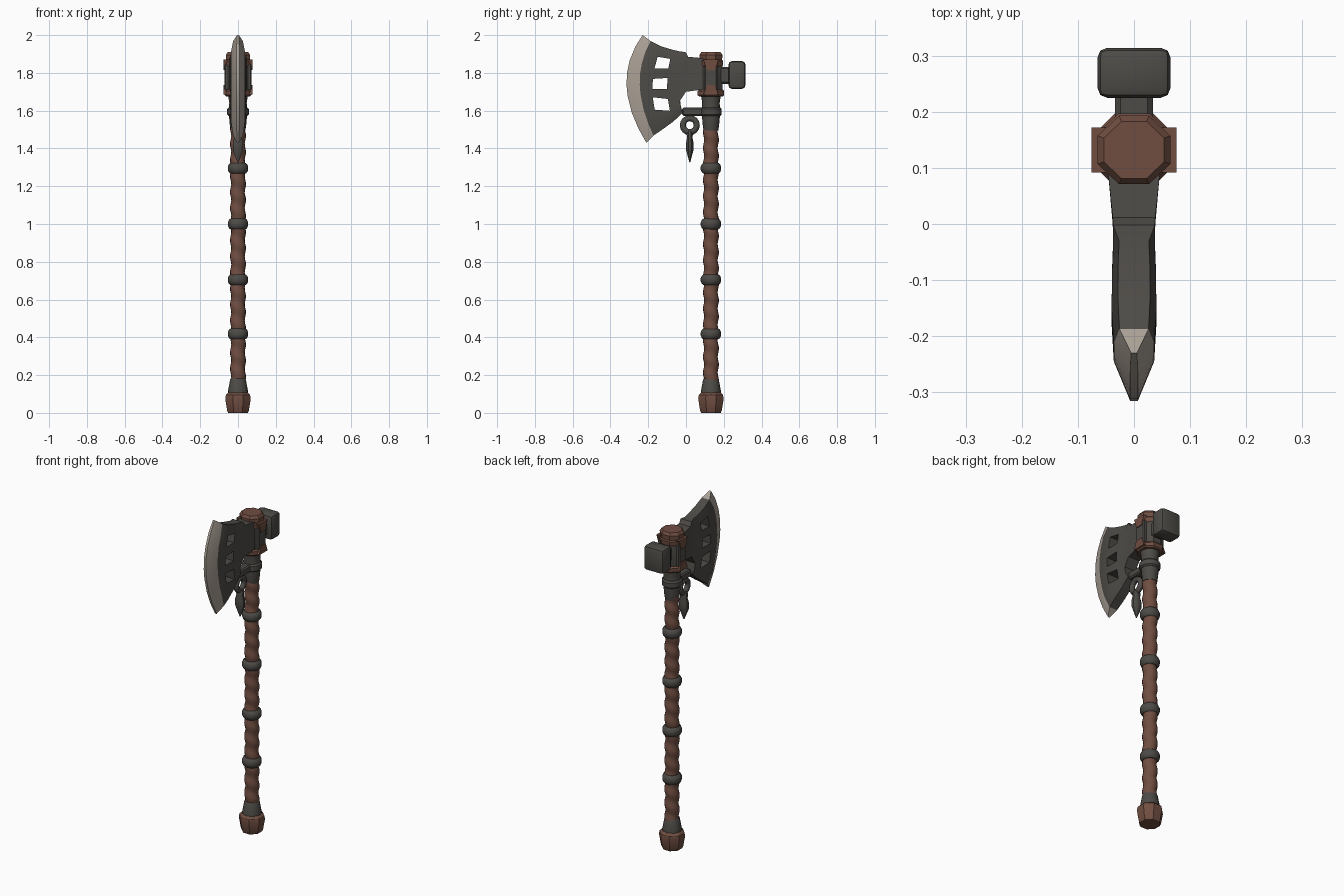
import bpy, bmesh, math
from mathutils import Vector

if "Cube" in bpy.data.objects:
    bpy.data.objects.remove(bpy.data.objects["Cube"])

HY = 0.132  # handle axis position in y


def mat(name, c):
    m = bpy.data.materials.new(name)
    m.diffuse_color = (*c, 1)
    m.use_nodes = True
    m.node_tree.nodes["Principled BSDF"].inputs["Base Color"].default_value = m.diffuse_color
    return m


IRON = mat("dark_iron", (0.075, 0.070, 0.062))
LEATHER = mat("brown_leather", (0.16, 0.075, 0.053))
STEEL = mat("bright_steel", (0.40, 0.35, 0.30))


def finish(name, bm, mats, angle=35):
    bmesh.ops.recalc_face_normals(bm, faces=bm.faces)
    me = bpy.data.meshes.new(name)
    bm.to_mesh(me)
    bm.free()
    ob = bpy.data.objects.new(name, me)
    bpy.context.collection.objects.link(ob)
    for m in mats:
        me.materials.append(m)
    bpy.ops.object.select_all(action='DESELECT')
    ob.select_set(True)
    bpy.context.view_layer.objects.active = ob
    bpy.ops.object.shade_smooth_by_angle(angle=math.radians(angle))
    return ob


def lathe(name, prof, m, n=16, y=HY, sx=1.0, turn=0.0, angle=35, wobble=None):
    """Stack of rings (radius, z), capped at both ends."""
    bm = bmesh.new()
    rings = []
    for r, z in prof:
        ring = []
        for i in range(n):
            a = 2 * math.pi * i / n + turn
            q = r + (wobble(a, z) if wobble else 0)
            ring.append(bm.verts.new((q * sx * math.cos(a), y + q * math.sin(a), z)))
        rings.append(ring)
    for a, b in zip(rings, rings[1:]):
        for i in range(n):
            j = (i + 1) % n
            bm.faces.new((a[i], a[j], b[j], b[i]))
    bm.faces.new(rings[0])
    bm.faces.new(rings[-1])
    return finish(name, bm, [m], angle)


def box(name, lo, hi, m, bev=0.01, seg=1):
    bm = bmesh.new()
    bmesh.ops.create_cube(bm, size=1)
    lo, hi = Vector(lo), Vector(hi)
    for v in bm.verts:
        v.co = Vector([(lo[k] + hi[k]) / 2 + v.co[k] * (hi[k] - lo[k]) for k in range(3)])
    if bev:
        bmesh.ops.bevel(bm, geom=bm.edges[:], offset=bev, segments=seg, affect='EDGES', profile=0.5)
    return finish(name, bm, [m], 30)


# Leather-wrapped handle with spiral ridges
steps = 100
wrap = [(0.039, 0.16 + 1.36 * i / steps) for i in range(steps + 1)]
lathe("handle_wrap", wrap, LEATHER, 16, angle=60,
      wobble=lambda a, z: 0.0035 * math.sin(2 * math.pi * z / 0.085 + a))

# Pommel and its collar
T8 = math.pi / 8
lathe("pommel", [(0.056, 0), (0.062, 0.012), (0.073, 0.075), (0.069, 0.095), (0.055, 0.108)],
      LEATHER, 8, turn=T8, angle=30)
lathe("pommel_collar", [(0.054, 0.095), (0.053, 0.115), (0.042, 0.175), (0.038, 0.182)], IRON, 16)

# Handle rings
for k, z in enumerate((0.418, 0.705, 1.0, 1.295)):
    lathe(f"handle_ring_{k + 1}",
          [(0.040, z - 0.028), (0.048, z - 0.022), (0.054, z - 0.008), (0.054, z + 0.008),
           (0.048, z + 0.022), (0.040, z + 0.028)], IRON, 16)

# Neck collar below the head
lathe("neck_collar", [(0.039, 1.495), (0.043, 1.52), (0.048, 1.575), (0.048, 1.62),
                      (0.046, 1.64), (0.054, 1.69)], IRON, 16)

# Clamp with arm, hanging ring and spike
lathe("clamp_band", [(0.049, 1.572), (0.057, 1.58), (0.057, 1.608), (0.049, 1.617)], IRON, 16)
box("clamp_arm", (-0.024, -0.02, 1.573), (0.024, 0.13, 1.616), IRON, 0.007)
bpy.ops.mesh.primitive_torus_add(major_radius=0.037, minor_radius=0.016, major_segments=16,
                                 minor_segments=8, location=(0, 0.02, 1.523),
                                 rotation=(0, math.pi / 2, 0))
ring = bpy.context.object
ring.name = "hanging_ring"
ring.data.materials.append(IRON)
bpy.ops.object.shade_smooth_by_angle(angle=math.radians(60))
lathe("hanging_spike", [(0.012, 1.495), (0.018, 1.48), (0.016, 1.455), (0.021, 1.43),
                        (0.021, 1.39), (0.002, 1.325)], IRON, 8, y=0.02, sx=1.4, turn=T8)

# Head socket, brown cap and lower band
lathe("head_socket", [(0.058, 1.675), (0.066, 1.70), (0.066, 1.85), (0.058, 1.875)],
      IRON, 8, turn=T8, angle=25)
lathe("head_cap", [(0.056, 1.825), (0.068, 1.84), (0.070, 1.862), (0.064, 1.868),
                   (0.066, 1.895), (0.055, 1.91)], LEATHER, 8, sx=1.06, turn=T8, angle=25)
lathe("lower_band", [(0.068, 1.675), (0.076, 1.682), (0.076, 1.703), (0.068, 1.712)],
      LEATHER, 8, turn=T8, angle=25)

# Cheek plates on both sides, with pointed leather tabs
for s, side in ((1, "right"), (-1, "left")):
    xs = sorted((s * 0.045, s * 0.071))
    box(f"cheek_plate_{side}", (xs[0], HY - 0.034, 1.705), (xs[1], HY + 0.034, 1.85), IRON, 0.006)
    for tag, z0, z1 in (("upper", 1.87, 1.815), ("lower", 1.685, 1.735)):
        bm = bmesh.new()
        vs = [bm.verts.new((s * 0.05, HY + w, z)) for w, z in
              ((-0.04, z0), (0.04, z0), (0.022, z1), (-0.022, z1))]
        f = bm.faces.new(vs)
        ext = bmesh.ops.extrude_face_region(bm, geom=[f])
        for v in ext["geom"]:
            if isinstance(v, bmesh.types.BMVert):
                v.co.x = s * 0.076
        finish(f"{tag}_tab_{side}", bm, [LEATHER], 30)

# Hammer on the back of the head
box("hammer_neck", (-0.034, 0.17, 1.742), (0.034, 0.235, 1.832), IRON, 0.01)
box("hammer_block", (-0.065, 0.225, 1.716), (0.065, 0.314, 1.862), IRON, 0.017, 2)

# Blade: columns (bottom, middle, top as y,z; half thickness) from cutting edge to socket
COLS = [
    ((-0.21, 1.43), (-0.315, 1.735), (-0.23, 2.0), 0.007),
    ((-0.172, 1.468), (-0.245, 1.737), (-0.187, 1.968), 0.036),
    ((-0.13, 1.497), (-0.178, 1.715), (-0.13, 1.94), 0.040),
    ((-0.07, 1.54), (-0.10, 1.735), (-0.07, 1.922), 0.039),
    ((-0.018, 1.588), (-0.05, 1.75), (-0.03, 1.913), 0.037),
    ((-0.033, 1.65), (-0.025, 1.775), (-0.002, 1.91), 0.037),
    ((0.0, 1.70), (0.008, 1.79), (0.012, 1.885), 0.038),
    ((0.09, 1.712), (0.09, 1.795), (0.09, 1.878), 0.046),
]
T_OUT = [0, .12, .25, .40, .50, .62, .74, .88, 1]
T_IN = [0, .07, .15, .31, .45, .60, .73, .87, 1]
HOLE_COL, HOLE_ROWS = 2, (2, 4, 6)


def curve(c, t):
    b, m, p = c[:3]
    return [b[k] * (1 - t) * (1 - 2 * t) + 4 * m[k] * t * (1 - t) + p[k] * t * (2 * t - 1)
            for k in (0, 1)]


bm = bmesh.new()
nc, nr = len(COLS), len(T_OUT)
grid = {}
for i, c in enumerate(COLS):
    for j in range(nr):
        y, z = curve(c, T_OUT[j] if i < 3 else T_IN[j])
        h = c[3] * (0.72 if j in (0, nr - 1) and i < 5 else 1)
        for s in (1, -1):
            grid[i, j, s] = bm.verts.new((s * h, y, z))
solid = {(i, j) for i in range(nc - 1) for j in range(nr - 1)
         if not (i == HOLE_COL and j in HOLE_ROWS)}
for i, j in solid:
    quad = [(i, j), (i + 1, j), (i + 1, j + 1), (i, j + 1)]
    for s in (1, -1):
        f = bm.faces.new([grid[a, b, s] for a, b in quad])
        f.material_index = 1 if i == 0 else 0
    # Walls along the outline and around the holes
    for k, n in enumerate(((i, j - 1), (i + 1, j), (i, j + 1), (i - 1, j))):
        if n not in solid:
            p, q = quad[k], quad[(k + 1) % 4]
            f = bm.faces.new((grid[(*p, 1)], grid[(*q, 1)], grid[(*q, -1)], grid[(*p, -1)]))
            f.material_index = 1 if i == 0 else 0
finish("axe_blade", bm, [IRON, STEEL], 25)
